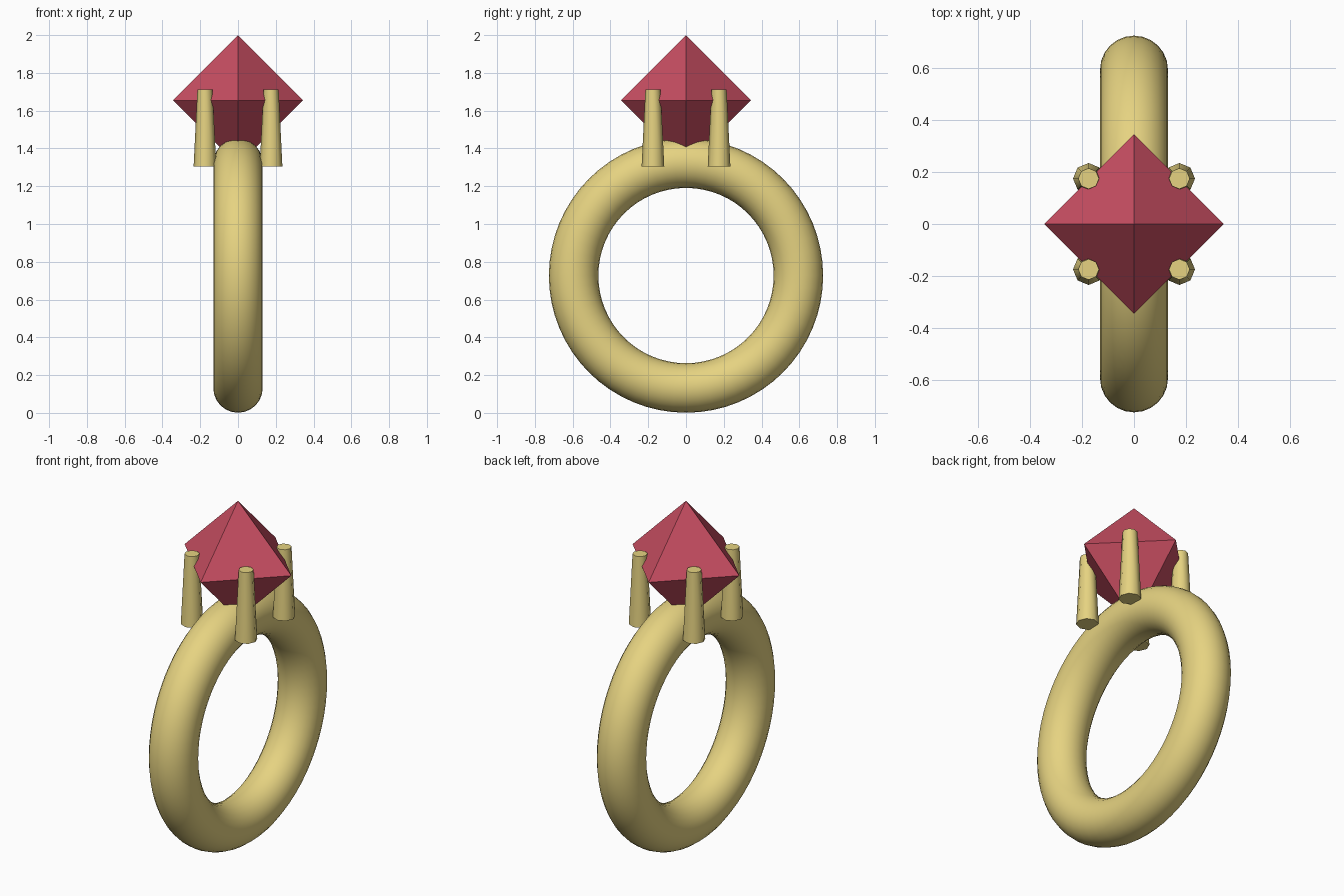
import bpy
import bmesh
from math import pi, radians
from mathutils import Vector

cube = bpy.data.objects.get("Cube")
if cube:
    bpy.data.objects.remove(cube, do_unlink=True)


def make_material(name, colour):
    mat = bpy.data.materials.new(name)
    mat.use_nodes = True
    mat.diffuse_color = colour
    mat.node_tree.nodes["Principled BSDF"].inputs["Base Color"].default_value = colour
    return mat


gold = make_material("gold", (0.79, 0.65, 0.22, 1))
ruby = make_material("ruby red", (0.57, 0.075, 0.12, 1))


def finish_gold(name):
    obj = bpy.context.object
    obj.name = name
    obj.data.materials.append(gold)
    bpy.ops.object.shade_smooth_by_angle(angle=radians(50))


# Ring band, standing upright in the YZ plane
bpy.ops.mesh.primitive_torus_add(
    major_radius=0.595, minor_radius=0.131, major_segments=64, minor_segments=24,
    location=(0, 0, 0.727), rotation=(0, pi / 2, 0))
finish_gold("band")

# Gem: an octahedron with one corner on each end of each axis
GEM_R, GEM_Z = 0.345, 1.655
bm = bmesh.new()
for axis in range(3):
    for sign in (-1, 1):
        corner = Vector((0, 0, 0))
        corner[axis] = sign * GEM_R
        bm.verts.new(corner)
bmesh.ops.convex_hull(bm, input=bm.verts)
bmesh.ops.recalc_face_normals(bm, faces=bm.faces)
gem_mesh = bpy.data.meshes.new("gem")
bm.to_mesh(gem_mesh)
bm.free()
gem_mesh.materials.append(ruby)
gem = bpy.data.objects.new("gem", gem_mesh)
gem.location.z = GEM_Z
bpy.context.collection.objects.link(gem)

# Four tapered prongs holding the gem
PRONG_BASE, PRONG_TOP, PRONG_OFFSET = 1.305, 1.712, 0.175
for side, x in (("right", -1), ("left", 1)):
    for end, y in (("front", -1), ("back", 1)):
        bpy.ops.mesh.primitive_cone_add(
            vertices=8, radius1=0.06, radius2=0.04, depth=PRONG_TOP - PRONG_BASE,
            location=(x * PRONG_OFFSET, y * PRONG_OFFSET, (PRONG_BASE + PRONG_TOP) / 2))
        finish_gold(f"{end}_{side}_prong")
